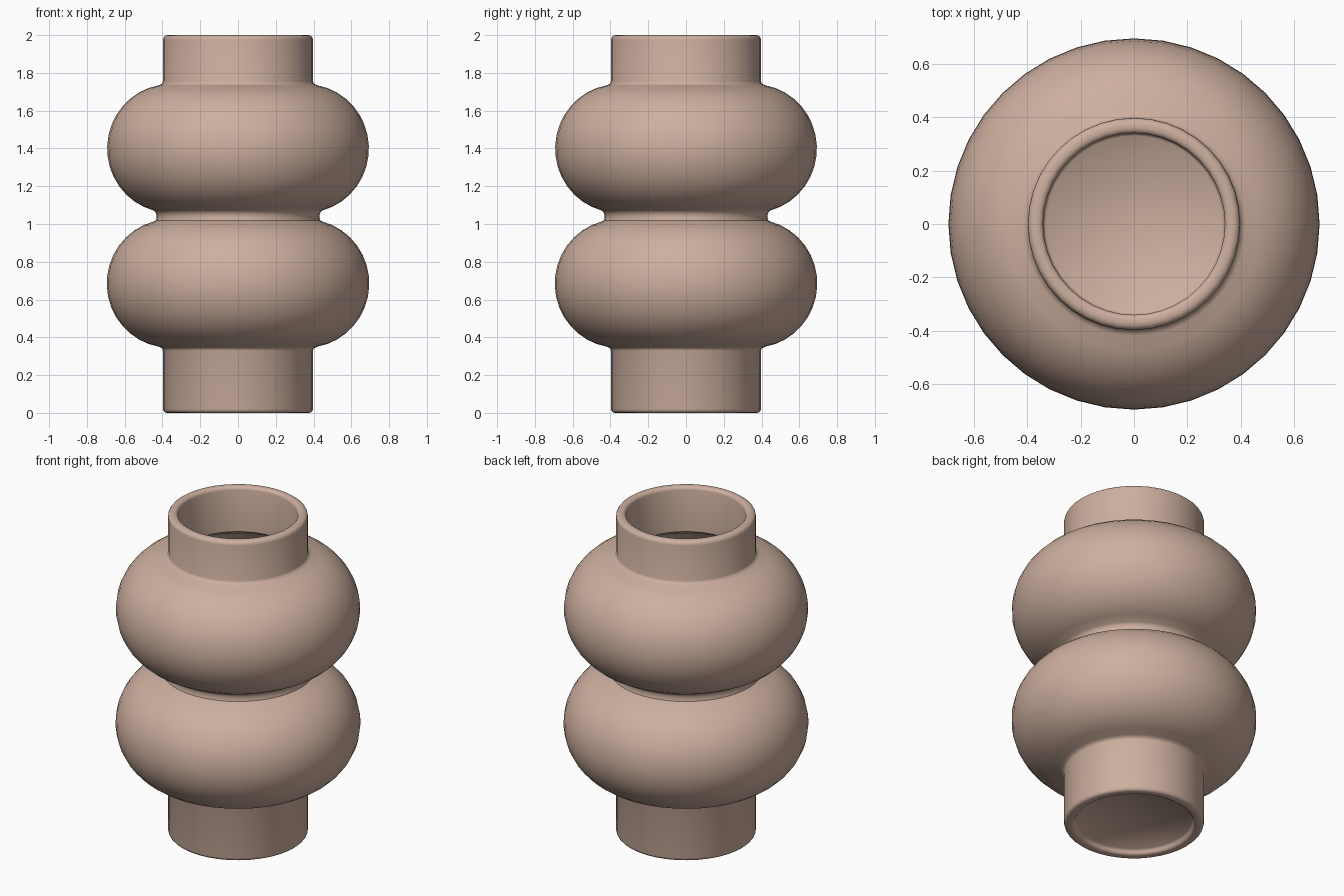
import bpy, bmesh
from math import sin, cos, pi, radians

cube = bpy.data.objects.get("Cube")
if cube:
    bpy.data.objects.remove(cube, do_unlink=True)

SEGMENTS = 40
NECK, BORE = 0.397, 0.34
LOW, HIGH = 0.685, 1.4          # bulge centre heights

clay = bpy.data.materials.new("warm clay")
clay.use_nodes = True
colour = (0.61, 0.43, 0.345, 1)
clay.diffuse_color = colour
clay.node_tree.nodes["Principled BSDF"].inputs["Base Color"].default_value = colour
clay.node_tree.nodes["Principled BSDF"].inputs["Roughness"].default_value = 0.7


def arc(r, z, rx, rz, start, end, steps):
    """Elliptical arc in the (radius, height) plane, angles in degrees."""
    angles = [radians(start + (end - start) * i / steps) for i in range(steps + 1)]
    return [(r + rx * cos(a), z + rz * sin(a)) for a in angles]


def bulge(z, size, height, start, end):
    return arc(0.36, z, size, height, start, end, 16)


# Outer wall, from the recessed underside up to the rim
profile = [(0, 0.03), (0.325, 0.03), (0.335, 0.02)]
profile += arc(0.355, 0.02, 0.02, 0.02, 180, 270, 3)
profile += arc(NECK - 0.02, 0.02, 0.02, 0.02, 270, 360, 3)
profile += [(NECK, 0.33), (0.402, 0.342)]
profile += bulge(LOW, 0.335, 0.34, -80, 75)
profile += [(0.436, 1.018), (0.43, 1.04), (0.436, 1.06)]
profile += bulge(HIGH, 0.333, 0.34, -75, 80)
profile += [(0.402, 1.742), (NECK, 1.755)]
profile += arc(NECK - 0.025, 1.975, 0.025, 0.025, 0, 90, 4)

# Inner wall, from the rim down to the floor
profile += arc(BORE + 0.02, 1.98, 0.02, 0.02, 90, 180, 3)
profile += [(BORE, 1.72)]
profile += bulge(HIGH, 0.275, 0.285, 82, -80)
profile += [(0.373, 1.04)]
profile += bulge(LOW, 0.275, 0.285, 80, -82)
profile += [(BORE, 0.37), (BORE, 0.1), (0.33, 0.09), (0, 0.09)]

# Turn the profile around the vertical axis
bm = bmesh.new()
verts = [bm.verts.new((r, 0, z)) for r, z in profile]
edges = [bm.edges.new(pair) for pair in zip(verts, verts[1:])]
bmesh.ops.spin(bm, geom=verts + edges, cent=(0, 0, 0), axis=(0, 0, 1),
               angle=2 * pi, steps=SEGMENTS, use_merge=False)
bmesh.ops.remove_doubles(bm, verts=bm.verts, dist=0.0005)
bmesh.ops.recalc_face_normals(bm, faces=bm.faces)

mesh = bpy.data.meshes.new("vase")
bm.to_mesh(mesh)
bm.free()
mesh.materials.append(clay)
vase = bpy.data.objects.new("vase", mesh)
bpy.context.collection.objects.link(vase)

bpy.ops.object.select_all(action="DESELECT")
vase.select_set(True)
bpy.context.view_layer.objects.active = vase
bpy.ops.object.shade_smooth_by_angle(angle=radians(50))
